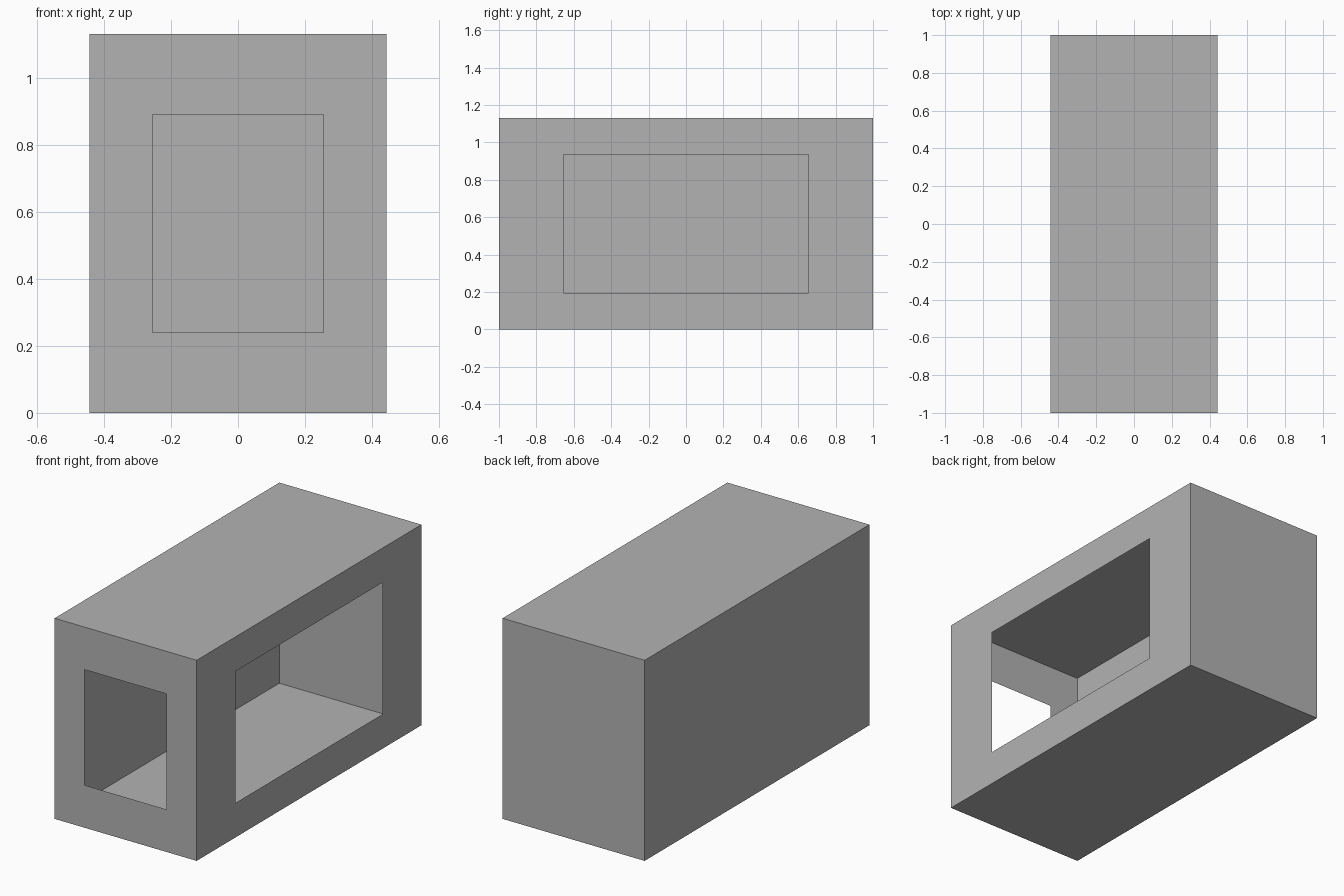
import bpy
import bmesh
from mathutils import Vector

default = bpy.data.objects.get("Cube")
if default:
    bpy.data.objects.remove(default, do_unlink=True)

SIZE = Vector((0.885, 2.0, 1.13))

# Plain grey
grey = bpy.data.materials.new("grey")
grey.use_nodes = True
colour = (0.45, 0.45, 0.45, 1)
grey.diffuse_color = colour
grey.node_tree.nodes["Principled BSDF"].inputs["Base Color"].default_value = colour


def cut_window(bm, direction, scale):
    """Open a centred window, a scaled copy of the wall facing direction."""
    face = max(bm.faces, key=lambda f: f.normal.dot(direction) * f.calc_area() ** 0.01)
    centre = face.calc_center_median()
    corners = [centre + (v.co - centre) * scale for v in face.verts]
    bmesh.ops.inset_individual(bm, faces=[face], thickness=0.01)
    for vert, corner in zip(face.verts, corners):
        vert.co = corner
    bmesh.ops.delete(bm, geom=[face], context='FACES_ONLY')


# Hollow box with paper-thin walls
bm = bmesh.new()
bmesh.ops.create_cube(bm, size=1)
bmesh.ops.scale(bm, vec=SIZE, verts=bm.verts)
bmesh.ops.translate(bm, vec=(0, 0, SIZE.z / 2), verts=bm.verts)
bm.normal_update()

# Front window and left side window
cut_window(bm, Vector((0, -1, 0)), 0.576)
cut_window(bm, Vector((1, 0, 0)), 0.656)

mesh = bpy.data.meshes.new("box_shell")
bm.to_mesh(mesh)
bm.free()
mesh.materials.append(grey)
shell = bpy.data.objects.new("box_shell", mesh)
bpy.context.collection.objects.link(shell)
